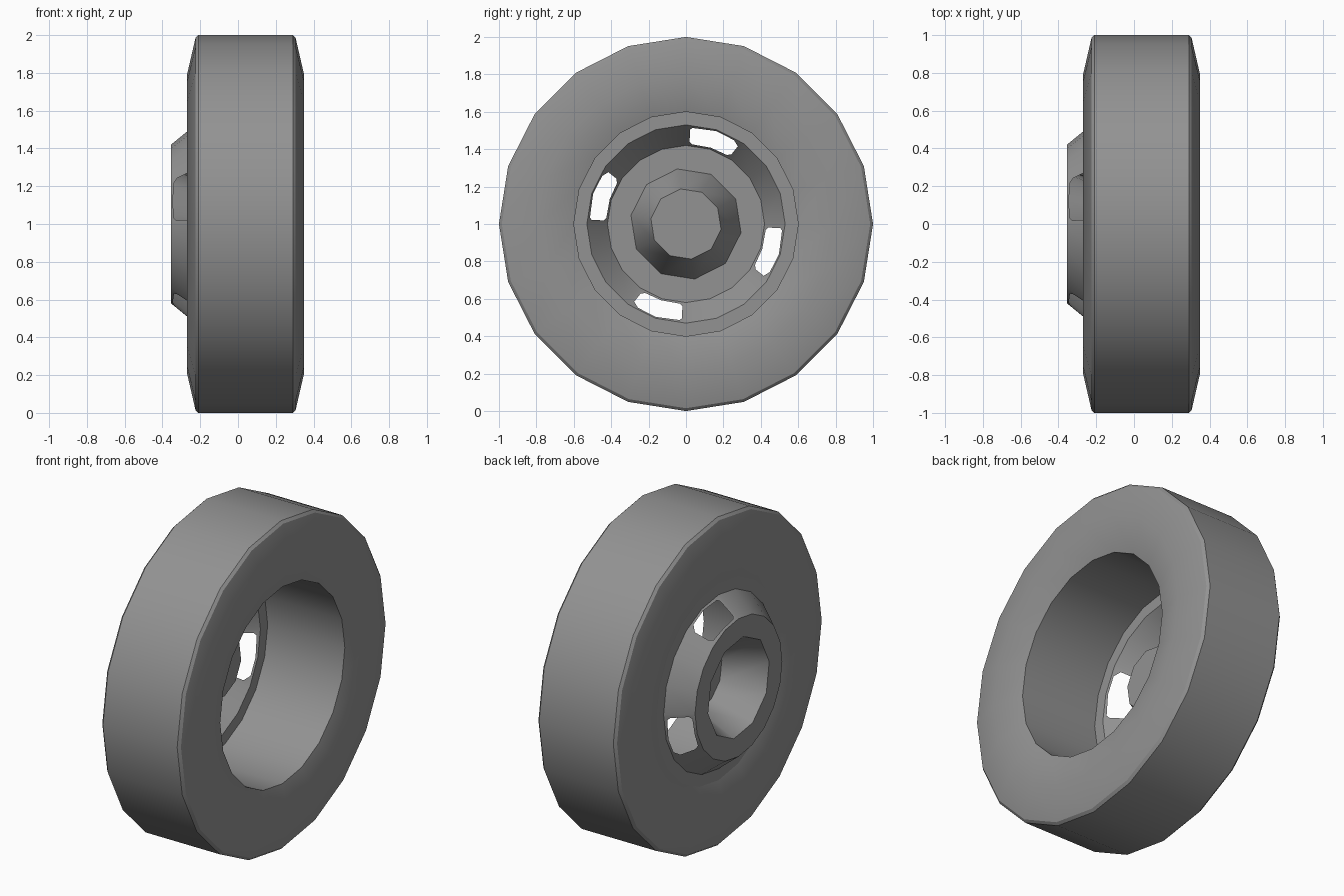
import bpy
import bmesh
from math import radians, cos, sin
from mathutils import Vector

cube = bpy.data.objects.get("Cube")
if cube:
    bpy.data.objects.remove(cube, do_unlink=True)

grey = bpy.data.materials.new("plain_grey")
grey.use_nodes = True
colour = (0.29, 0.29, 0.29, 1)
grey.diffuse_color = colour
grey.node_tree.nodes["Principled BSDF"].inputs["Base Color"].default_value = colour

SIDES = 20
STEP = 360 / SIDES


def on_wheel(x, radius, degrees):
    """Point around the axle, which runs along x at height 1."""
    a = radians(degrees)
    return Vector((x, radius * cos(a), 1 + radius * sin(a)))


def ring(bm, x, radius, sides=SIDES, turn=0):
    return [bm.verts.new(on_wheel(x, radius, turn + 360 * i / sides)) for i in range(sides)]


def bridge(bm, a, b):
    n = len(a)
    for i in range(n):
        j = (i + 1) % n
        bm.faces.new((a[i], a[j], b[j], b[i]))


def loop_edges(bm, loop):
    found = []
    for i, v in enumerate(loop):
        w = loop[(i + 1) % len(loop)]
        found.append(bm.edges.get((v, w)) or bm.edges.new((v, w)))
    return found


def finish(bm, name, angle):
    bmesh.ops.remove_doubles(bm, verts=bm.verts[:], dist=0.0001)
    bmesh.ops.recalc_face_normals(bm, faces=bm.faces[:])
    mesh = bpy.data.meshes.new(name)
    bm.to_mesh(mesh)
    bm.free()
    mesh.materials.append(grey)
    obj = bpy.data.objects.new(name, mesh)
    bpy.context.collection.objects.link(obj)
    bpy.ops.object.select_all(action="DESELECT")
    obj.select_set(True)
    bpy.context.view_layer.objects.active = obj
    bpy.ops.object.shade_smooth_by_angle(angle=radians(angle))


# Tyre: a mirrored half profile (offset from tyre middle, radius), turned on the axle
middle = 0.04
half = [(0.26, 0.6), (0.31, 0.79), (0.265, 0.985), (0.25, 1.0)]
profile = [(middle + d, r) for d, r in half]
profile += [(middle - d, r) for d, r in reversed(half)]
bm = bmesh.new()
rings = [ring(bm, x, r) for x, r in profile]
for i, loop in enumerate(rings):
    bridge(bm, loop, rings[(i + 1) % len(rings)])
finish(bm, "tyre", 31)

# Wheel disc: flange, slotted cone, flat plate and hollow hub in one thin sheet
FLANGE_X, PLATE_X, HUB_X = -0.22, -0.355, -0.11
bm = bmesh.new()
flange = ring(bm, FLANGE_X, 0.6)
cone_out = ring(bm, FLANGE_X, 0.53)
cone_in = ring(bm, PLATE_X, 0.42)
hub_base = ring(bm, PLATE_X, 0.298, 10, -9)
hub_tip = ring(bm, HUB_X, 0.19, 10, -9)
bridge(bm, flange, cone_out)
bridge(bm, hub_base, hub_tip)
bm.faces.new(hub_tip)
bmesh.ops.triangle_fill(bm, use_beauty=True,
                        edges=loop_edges(bm, cone_in) + loop_edges(bm, hub_base))

# Each slot spans two cone facets; its outline is (across, up) within each facet
slot_start = [(1, 0.08), (0.3, 0.12), (0.16, 0.25), (0.13, 0.75), (0.35, 0.93), (1, 0.93)]
slot_end = [(0, 0.93), (0.78, 0.9), (0.86, 0.8), (0.86, 0.2), (0.75, 0.1), (0, 0.08)]
for i in range(SIDES):
    j = (i + 1) % SIDES
    a, b, c, d = cone_in[i], cone_in[j], cone_out[j], cone_out[i]

    def cut(outline):
        return [bm.verts.new(a.co.lerp(b.co, u).lerp(d.co.lerp(c.co, u), t))
                for u, t in outline]

    place = i % 5
    if place == 3:
        bm.faces.new([a, b] + cut(slot_start) + [c, d])
    elif place == 4:
        bm.faces.new([b, c, d] + cut(slot_end) + [a])
    else:
        bm.faces.new((a, b, c, d))
finish(bm, "wheel_disc", 40)
